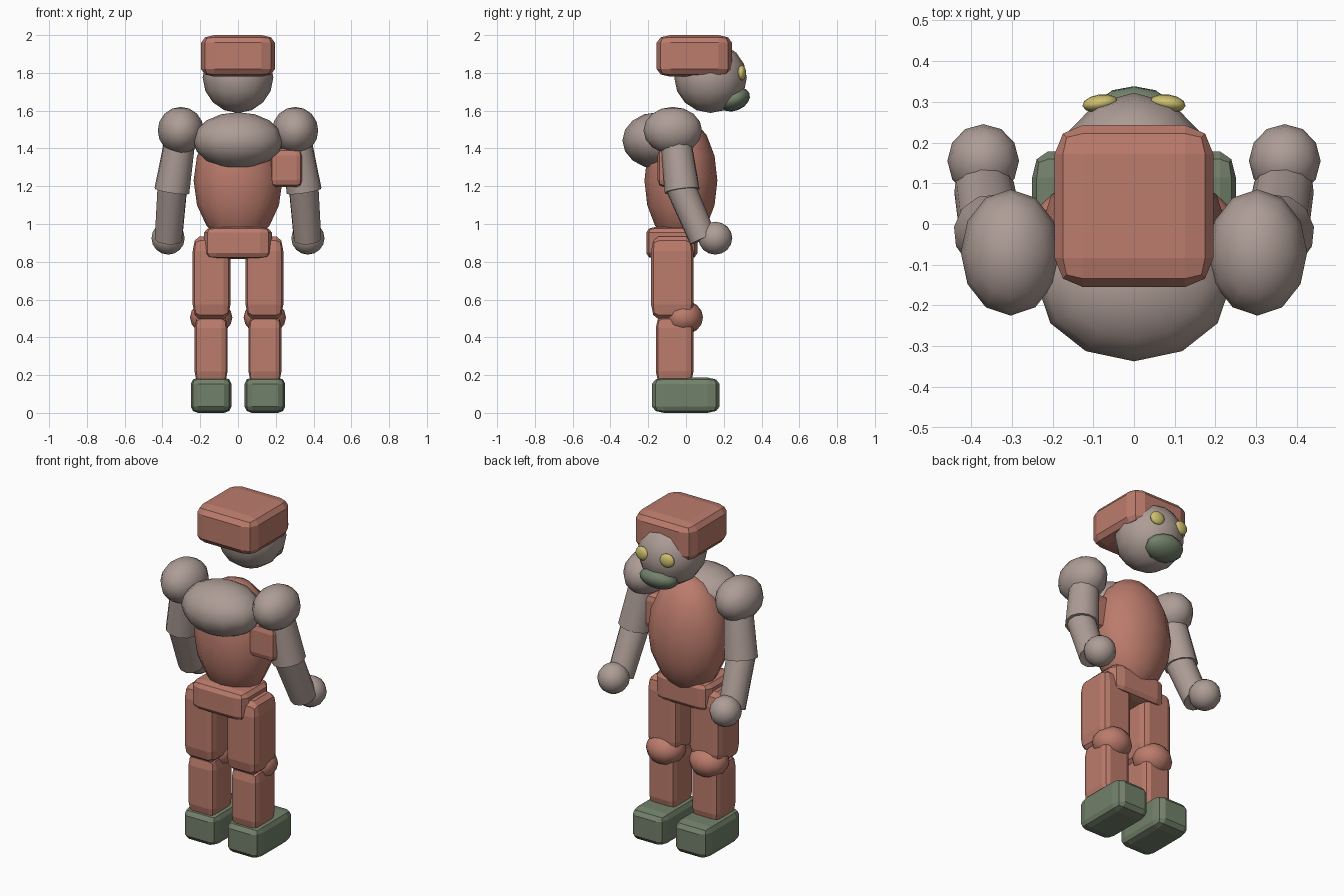
import bpy, bmesh, math
from mathutils import Vector

if "Cube" in bpy.data.objects:
    bpy.data.objects.remove(bpy.data.objects["Cube"])


def material(name, rgb):
    m = bpy.data.materials.new(name)
    m.diffuse_color = (*rgb, 1)
    m.use_nodes = True
    m.node_tree.nodes["Principled BSDF"].inputs["Base Color"].default_value = m.diffuse_color
    return m


RED = material("clay_red", (0.50, 0.20, 0.15))
GREY = material("warm_grey", (0.42, 0.335, 0.305))
GREEN = material("moss_green", (0.17, 0.22, 0.145))
YELLOW = material("pale_yellow", (0.62, 0.53, 0.16))


def finish(bm, name, mat, smooth):
    me = bpy.data.meshes.new(name)
    bm.to_mesh(me)
    bm.free()
    me.materials.append(mat)
    ob = bpy.data.objects.new(name, me)
    bpy.context.collection.objects.link(ob)
    for p in me.polygons:
        p.use_smooth = smooth
    return ob


def box(name, lo, hi, mat, rot=(0, 0, 0), bevel=0.18):
    """Unit cube, bevelled and then stretched between two corners."""
    bm = bmesh.new()
    bmesh.ops.create_cube(bm, size=1)
    bmesh.ops.bevel(bm, geom=bm.edges[:], offset=bevel, segments=2,
                    profile=0.5, affect='EDGES', clamp_overlap=True)
    ob = finish(bm, name, mat, False)
    lo, hi = Vector(lo), Vector(hi)
    ob.location, ob.scale, ob.rotation_euler = (lo + hi) / 2, hi - lo, rot
    return ob


def ball(name, loc, radii, mat, rot=(0, 0, 0)):
    bm = bmesh.new()
    bmesh.ops.create_uvsphere(bm, u_segments=12, v_segments=8, radius=1)
    ob = finish(bm, name, mat, True)
    ob.location, ob.scale, ob.rotation_euler = loc, radii, rot
    return ob


def limb(name, a, b, r1, r2, mat):
    """Tapered cylinder from a to b."""
    a, b = Vector(a), Vector(b)
    bm = bmesh.new()
    bmesh.ops.create_cone(bm, cap_ends=True, segments=12, radius1=r1,
                          radius2=r2, depth=(b - a).length)
    ob = finish(bm, name, mat, True)
    for p in ob.data.polygons:
        p.use_smooth = len(p.vertices) == 4
    for e in ob.data.edges:
        za, zb = (ob.data.vertices[i].co.z for i in e.vertices)
        e.use_edge_sharp = abs(za - zb) < 1e-5
    ob.location = (a + b) / 2
    ob.rotation_euler = (b - a).to_track_quat('Z', 'Y').to_euler()
    return ob


# Head, with face towards +y
ball("head", (0, 0.13, 1.775), (0.187, 0.192, 0.187), GREY)
box("cap", (-0.195, -0.155, 1.78), (0.195, 0.243, 2.0), RED)
ball("muzzle", (0, 0.255, 1.66), (0.115, 0.087, 0.06), GREEN,
     (math.radians(22), 0, 0))

# Trunk
ball("torso", (0, -0.027, 1.23), (0.235, 0.193, 0.34), RED)
ball("back_hump", (0, -0.15, 1.442), (0.237, 0.187, 0.15), GREY)
box("pelvis", (-0.18, -0.21, 0.815), (0.18, 0.06, 0.985), RED)
box("side_pouch", (0.17, -0.15, 1.195), (0.34, 0.01, 1.40), RED)

# Paired parts
for side, s in (("left", -1), ("right", 1)):
    def span(x0, x1):
        return sorted((s * x0, s * x1))

    ball(side + "_eye", (s * 0.083, 0.296, 1.80), (0.044, 0.022, 0.04),
         YELLOW, (0, 0, math.radians(-8 * s)))
    ball(side + "_shoulder", (s * 0.303, -0.07, 1.495),
         (0.122, 0.155, 0.125), GREY)
    limb(side + "_upper_arm", (s * 0.30, -0.06, 1.49),
         (s * 0.35, -0.02, 1.175), 0.08, 0.094, GREY)
    limb(side + "_forearm", (s * 0.347, -0.03, 1.20),
         (s * 0.368, 0.09, 0.92), 0.08, 0.074, GREY)
    ball(side + "_hand", (s * 0.37, 0.155, 0.925), (0.088, 0.09, 0.087), GREY)

    a, b = span(0.04, 0.24)
    box(side + "_thigh", (a, -0.185, 0.495), (b, 0.04, 0.935), RED)
    ball(side + "_knee", (s * 0.142, -0.015, 0.505), (0.112, 0.105, 0.092), RED)
    a, b = span(0.055, 0.23)
    box(side + "_shin", (a, -0.16, 0.155), (b, 0.04, 0.515), RED)
    a, b = span(0.035, 0.25)
    box(side + "_boot", (a, -0.18, 0.0), (b, 0.178, 0.187), GREEN)
